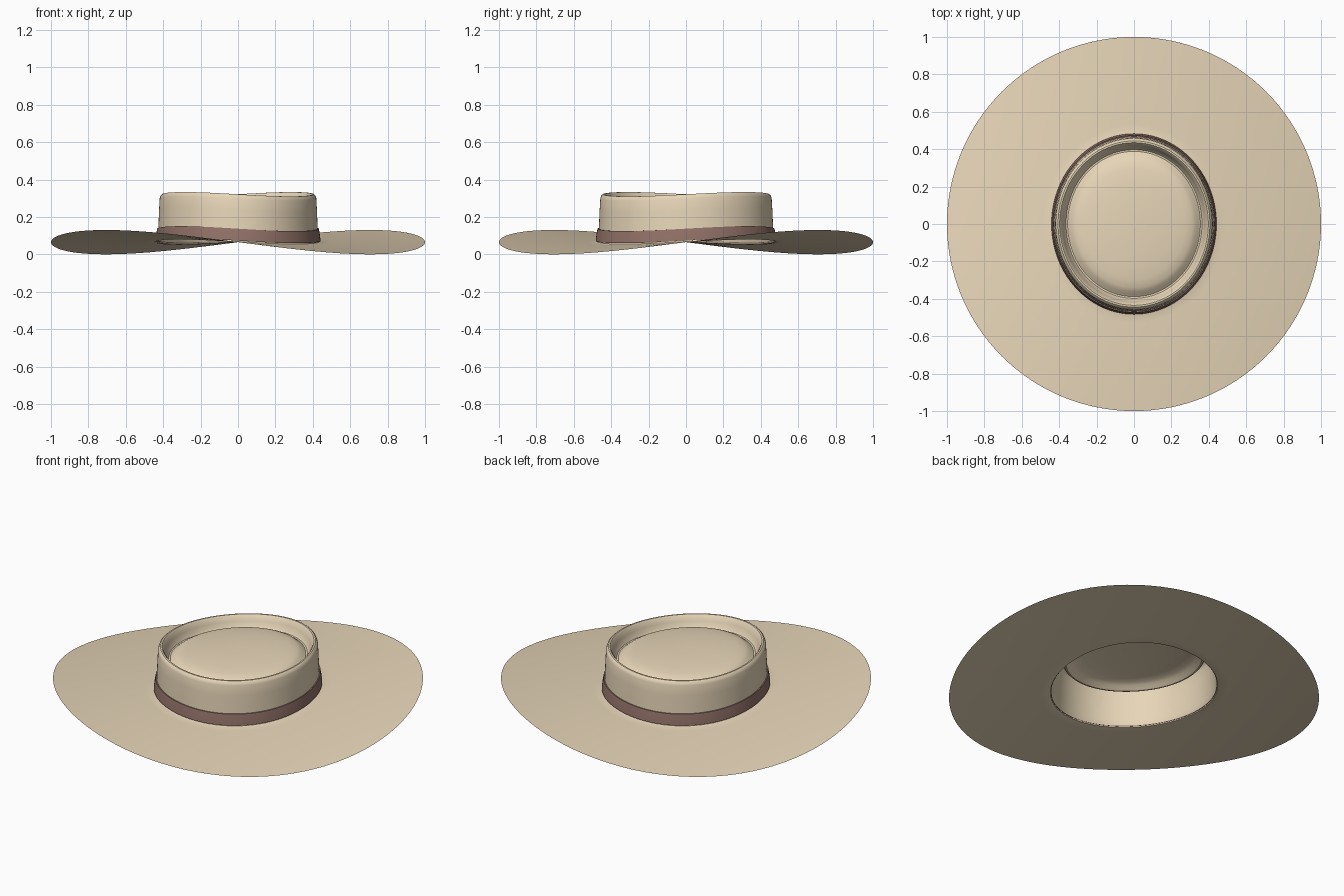
import bpy, math

if "Cube" in bpy.data.objects:
    bpy.data.objects.remove(bpy.data.objects["Cube"])

SEG = 128
TWIST = 0.13      # saddle bend shared by the whole hat: z += TWIST * x * y


def material(name, rgb):
    m = bpy.data.materials.new(name)
    m.diffuse_color = (*rgb, 1)
    m.use_nodes = True
    m.node_tree.nodes["Principled BSDF"].inputs["Base Color"].default_value = m.diffuse_color
    return m


def loft(name, rings, mat, cap=False, closed=False):
    """Join elliptical rings (half width x, half depth y, height z), then bend into a saddle."""
    verts, faces = [], []
    for rx, ry, z in rings:
        for i in range(SEG):
            a = 2 * math.pi * i / SEG
            x, y = rx * math.cos(a), ry * math.sin(a)
            verts.append((x, y, z + TWIST * x * y))
    n = len(rings)
    for k in range(n if closed else n - 1):
        p, q = k * SEG, ((k + 1) % n) * SEG
        for i in range(SEG):
            j = (i + 1) % SEG
            faces.append((p + i, p + j, q + j, q + i))
    if cap:
        verts.append((0, 0, rings[-1][2]))
        p = (n - 1) * SEG
        faces += [(p + i, p + (i + 1) % SEG, len(verts) - 1) for i in range(SEG)]
    me = bpy.data.meshes.new(name)
    me.from_pydata(verts, [], faces)
    me.materials.append(mat)
    ob = bpy.data.objects.new(name, me)
    bpy.context.collection.objects.link(ob)
    bpy.context.view_layer.objects.active = ob
    bpy.ops.object.select_all(action='DESELECT')
    ob.select_set(True)
    bpy.ops.object.shade_smooth_by_angle(angle=math.radians(40))
    return ob


straw = material("straw", (0.80, 0.67, 0.48))
ribbon = material("ribbon", (0.29, 0.17, 0.14))

CX, CY = 0.425, 0.465     # crown half width and half depth


def crown_ring(s, z):
    return (CX * s, CY * s, z)


# wide thin brim, blending from a round edge to the oval crown opening
brim = []
for k in range(13):
    t = k / 12
    brim.append((1 + (0.445 - 1) * t, 1 + (0.485 - 1) * t, 0.066))
# rounded foot of the crown
brim += [(0.435, 0.475, 0.069), (0.430, 0.470, 0.08)]

# crown wall, rounded lip, groove and low domed top
profile = [(1.005, 0.11), (1.0, 0.16), (0.993, 0.24), (0.985, 0.300),
           (0.975, 0.314), (0.955, 0.322), (0.935, 0.322), (0.918, 0.314),
           (0.895, 0.288), (0.875, 0.263), (0.855, 0.252), (0.835, 0.251),
           (0.81, 0.259), (0.775, 0.273), (0.73, 0.283), (0.64, 0.291),
           (0.5, 0.297), (0.33, 0.301), (0.16, 0.303)]
loft("hat_body", brim + [crown_ring(s, z) for s, z in profile], straw, cap=True)

# ribbon band, flared slightly at the bottom
loft("hat_band", [crown_ring(1.014, 0.074), crown_ring(1.038, 0.074),
                  crown_ring(1.032, 0.10), crown_ring(1.018, 0.138),
                  crown_ring(1.004, 0.138)], ribbon, closed=True)
